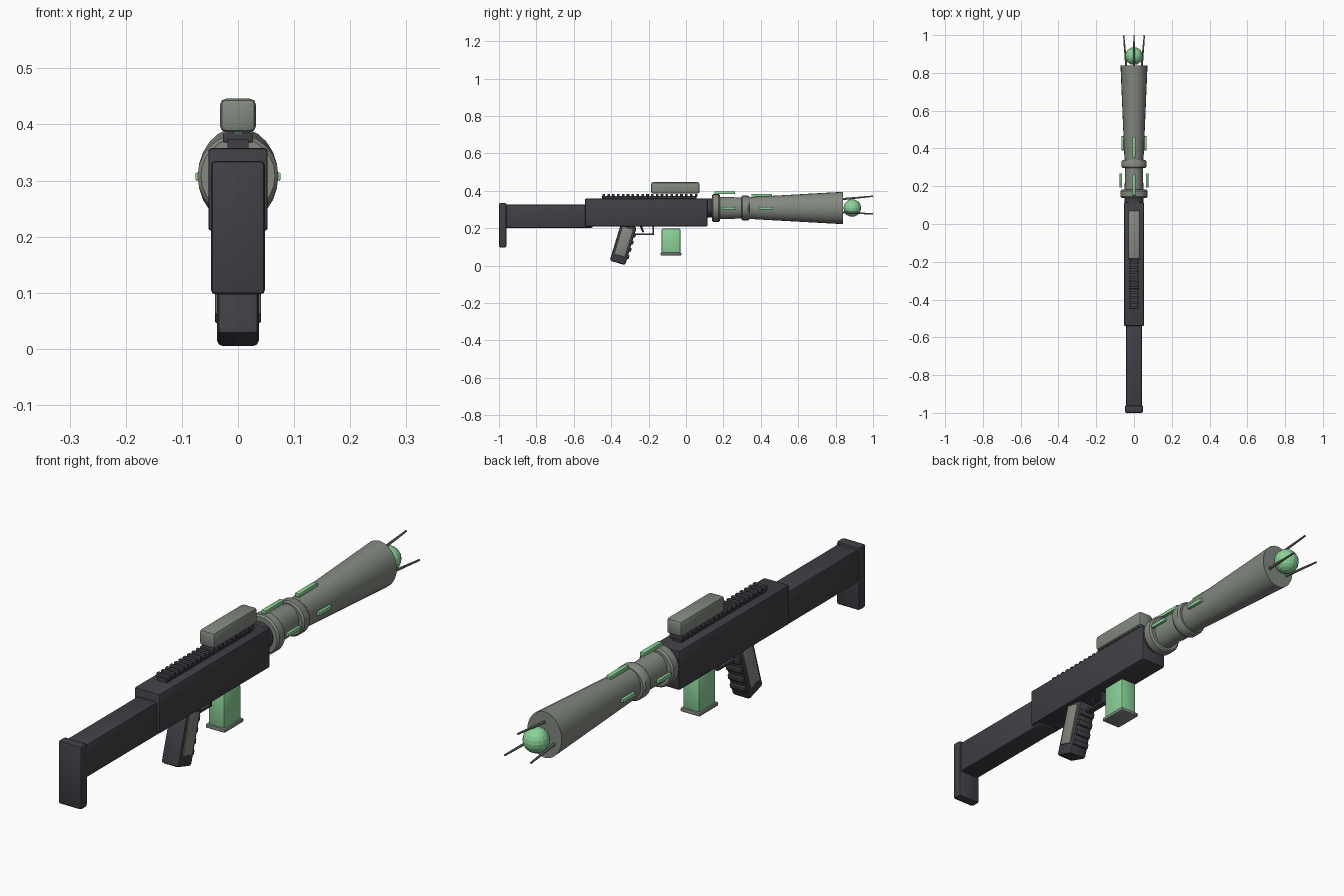
import bpy, bmesh, math
from mathutils import Matrix, Vector

if "Cube" in bpy.data.objects:
    bpy.data.objects.remove(bpy.data.objects["Cube"])


def material(name, rgb):
    m = bpy.data.materials.new(name)
    m.diffuse_color = (*rgb, 1)
    m.use_nodes = True
    m.node_tree.nodes["Principled BSDF"].inputs["Base Color"].default_value = m.diffuse_color
    return m


DARK = material("charcoal", (0.052, 0.050, 0.060))
GREY = material("sage grey", (0.225, 0.25, 0.215))
GREEN = material("mint green", (0.26, 0.65, 0.32))
AXIS_Z = 0.308


def finish(bm, name, mat, smooth=True):
    bmesh.ops.recalc_face_normals(bm, faces=bm.faces)
    me = bpy.data.meshes.new(name)
    bm.to_mesh(me)
    bm.free()
    me.materials.append(mat)
    ob = bpy.data.objects.new(name, me)
    bpy.context.collection.objects.link(ob)
    if smooth:
        bpy.ops.object.select_all(action='DESELECT')
        ob.select_set(True)
        bpy.context.view_layer.objects.active = ob
        bpy.ops.object.shade_smooth_by_angle(angle=math.radians(35))
    return ob


def box(name, mat, x, y, z, bevel=0.0, tilt=0.0):
    """Box from (min, max) ranges, with rounded edges and a tilt about x."""
    bm = bmesh.new()
    bmesh.ops.create_cube(bm, size=1)
    size = Vector((x[1] - x[0], y[1] - y[0], z[1] - z[0]))
    mid = Vector((x[1] + x[0], y[1] + y[0], z[1] + z[0])) / 2
    bmesh.ops.scale(bm, vec=size, verts=bm.verts)
    if bevel:
        bmesh.ops.bevel(bm, geom=bm.edges[:], offset=bevel, segments=2,
                        profile=0.5, affect='EDGES')
    bmesh.ops.transform(bm, matrix=Matrix.Translation(mid) @ Matrix.Rotation(tilt, 4, 'X'),
                        verts=bm.verts)
    return finish(bm, name, mat)


def lathe(name, mat, profile, sides=24):
    """Closed tube along y from (y, x radius, z radius) rings."""
    bm = bmesh.new()
    rings = []
    for y, rx, rz in profile:
        rings.append([bm.verts.new((rx * math.sin(i * math.tau / sides), y,
                                    AXIS_Z + rz * math.cos(i * math.tau / sides)))
                      for i in range(sides)])
    for a, b in zip(rings, rings[1:]):
        for i in range(sides):
            j = (i + 1) % sides
            bm.faces.new((a[i], a[j], b[j], b[i]))
    bm.faces.new(rings[0])
    bm.faces.new(rings[-1])
    return finish(bm, name, mat)


def rod(name, mat, a, b, r1, r2):
    a, b = Vector(a), Vector(b)
    bm = bmesh.new()
    bmesh.ops.create_cone(bm, cap_ends=True, segments=8, radius1=r1, radius2=r2,
                          depth=(b - a).length)
    rot = (b - a).to_track_quat('Z', 'Y').to_matrix().to_4x4()
    bmesh.ops.transform(bm, matrix=Matrix.Translation((a + b) / 2) @ rot, verts=bm.verts)
    return finish(bm, name, mat)


# Stock and body
box("butt_plate", DARK, (-.048, .048), (-1, -.96), (.097, .335), .008)
box("stock", DARK, (-.042, .042), (-.965, -.5), (.202, .326), .006)
box("receiver", DARK, (-.053, .053), (-.54, .115), (.21, .358), .006)

# Toothed rail and scope
box("rail_base", DARK, (-.019, .019), (-.45, .055), (.355, .373))
for i in range(20):
    y = -.447 + i * .026
    box(f"rail_tooth_{i}", DARK, (-.027, .027), (y, y + .014), (.368, .384), .002)
box("scope", GREY, (-.032, .032), (-.187, .073), (.386, .446), .011)

# Tilted grip with side panels and finger ridges
TILT = math.radians(-17)
pivot = Vector((0, -.333, .115))


def grip_part(name, mat, x, y, z, bevel):
    # y and z are measured along the tilted grip
    mid = Vector((0, (y[0] + y[1]) / 2, (z[0] + z[1]) / 2))
    c = pivot + Matrix.Rotation(TILT, 3, 'X') @ mid
    hy, hz = (y[1] - y[0]) / 2, (z[1] - z[0]) / 2
    box(name, mat, x, (c.y - hy, c.y + hy), (c.z - hz, c.z + hz), bevel, TILT)


grip_part("grip", DARK, (-.037, .037), (-.046, .040), (-.106, .106), .01)
for side in (-1, 1):
    xs = sorted((side * .034, side * .041))
    grip_part("grip_panel", GREY, xs, (-.033, .026), (-.065, .09), .003)
for i in range(4):
    z = -.07 + i * .04
    grip_part(f"finger_ridge_{i}", DARK, (-.033, .033), (.032, .048), (z, z + .022), .005)

# Trigger and guard
box("guard_bottom", DARK, (-.012, .012), (-.275, -.172), (.163, .171))
box("guard_front", DARK, (-.012, .012), (-.180, -.172), (.163, .212))
rod("trigger", DARK, (0, -.243, .215), (0, -.228, .178), .007, .004)

# Magazine
box("magazine", GREEN, (-.034, .034), (-.130, -.030), (.062, .198), .007)
box("magazine_base", GREY, (-.040, .040), (-.137, -.023), (.055, .069), .004)

# Barrel: neck, rings, tube and flared horn
lathe("barrel_neck", DARK, [(.11, .05, .05), (.145, .05, .05)])
lathe("rear_ring", GREY, [(.138, .066, .068), (.145, .072, .074),
                          (.175, .072, .074), (.182, .066, .068)])
lathe("barrel_tube", GREY, [(.17, .05, .06), (.31, .047, .056)])
lathe("middle_ring", GREY, [(.296, .060, .061), (.303, .066, .066),
                            (.332, .066, .066), (.340, .060, .061)])
lathe("horn", GREY, [(.33, .05, .058), (.84, .0715, .0865)])

# Glowing strips on top and both sides
for name, y0, y1, top, side in (("rear", .152, .262, .388, .072),
                                ("front", .350, .460, .376, .062)):
    box(f"{name}_top_strip", GREEN, (-.009, .009), (y0, y1), (top - .006, top + .008), .002)
    for s in (-1, 1):
        xs = sorted((s * (side - .008), s * (side + .004)))
        box(f"{name}_side_strip", GREEN, xs, (y0 + .04, y1 + .005), (.300, .314), .002)

# Muzzle ball and three prongs
bm = bmesh.new()
bmesh.ops.create_uvsphere(bm, u_segments=16, v_segments=10, radius=.047)
bmesh.ops.translate(bm, vec=(0, .889, AXIS_Z), verts=bm.verts)
finish(bm, "muzzle_ball", GREEN, smooth=False)
for i in range(3):
    a = i * math.tau / 3
    sx, cz = math.sin(a), math.cos(a)
    rod(f"prong_{i}", GREY, (.046 * sx, .82, AXIS_Z + .046 * cz),
        (.063 * sx, .999, AXIS_Z + .063 * cz), .006, .0035)
